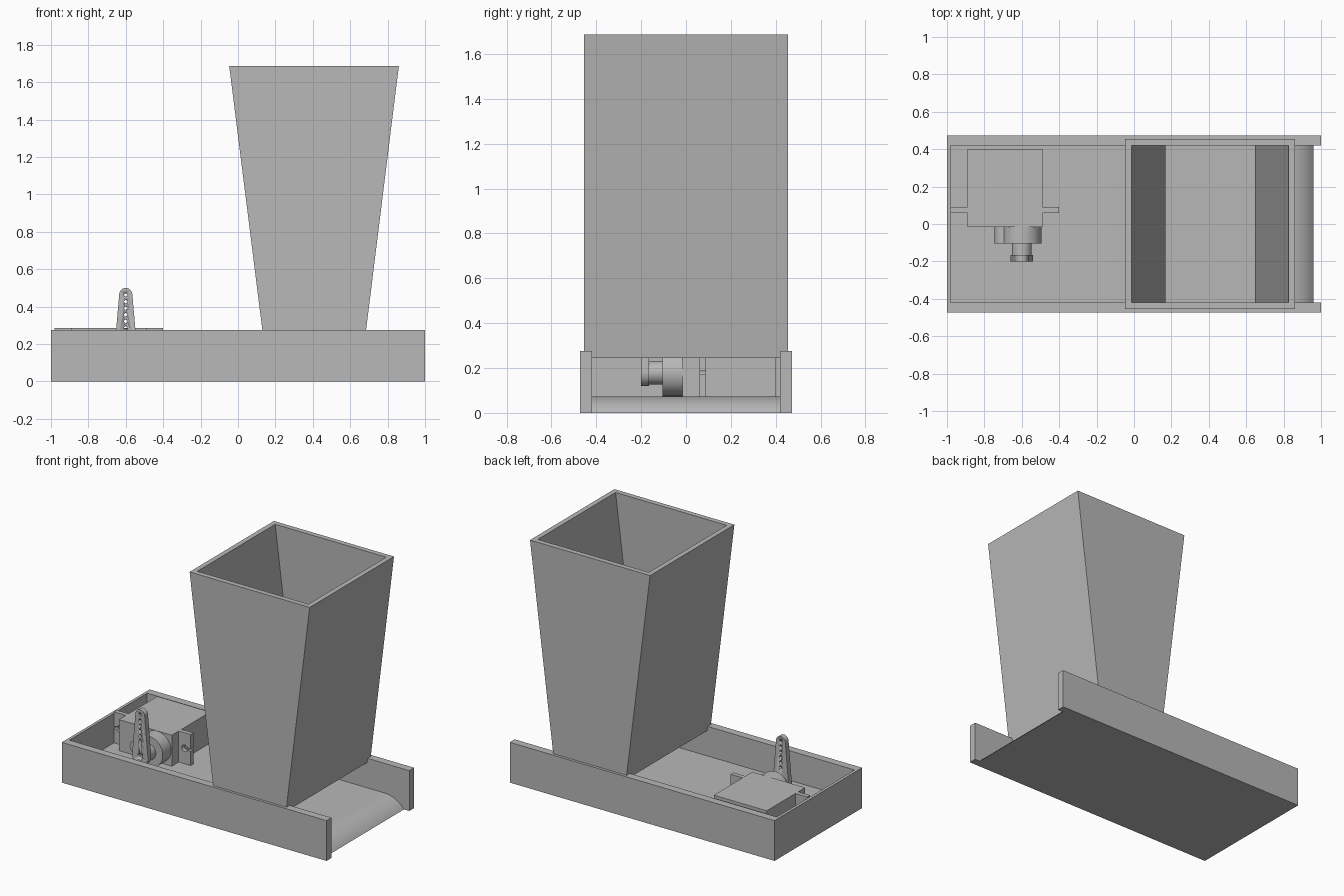
import bpy, bmesh, math

if "Cube" in bpy.data.objects:
    bpy.data.objects.remove(bpy.data.objects["Cube"])

grey = bpy.data.materials.new("plain_grey")
grey.diffuse_color = (0.48, 0.48, 0.48, 1)
grey.use_nodes = True
grey.node_tree.nodes["Principled BSDF"].inputs["Base Color"].default_value = grey.diffuse_color


def finish(name, bm, smooth=False):
    bmesh.ops.recalc_face_normals(bm, faces=bm.faces)
    me = bpy.data.meshes.new(name)
    bm.to_mesh(me)
    bm.free()
    me.materials.append(grey)
    ob = bpy.data.objects.new(name, me)
    bpy.context.collection.objects.link(ob)
    if smooth:
        me.shade_smooth()
        me.set_sharp_from_angle(angle=math.radians(35))
    return ob


def add_prism(bm, pts, y0, y1):
    """Extrude an (x, z) outline from y0 to y1."""
    a = [bm.verts.new((x, y0, z)) for x, z in pts]
    b = [bm.verts.new((x, y1, z)) for x, z in pts]
    bm.faces.new(a)
    bm.faces.new(b)
    for i in range(len(a)):
        j = (i + 1) % len(a)
        bm.faces.new((a[i], a[j], b[j], b[i]))


def prism(name, pts, y0, y1, smooth=False):
    bm = bmesh.new()
    add_prism(bm, pts, y0, y1)
    return finish(name, bm, smooth)


def arc(cx, cz, r, a0, a1, n):
    """Points on an arc, angles in degrees."""
    return [(cx + r * math.cos(math.radians(a0 + (a1 - a0) * i / n)),
             cz + r * math.sin(math.radians(a0 + (a1 - a0) * i / n)))
            for i in range(n + 1)]


def circle(cx, cz, r, n=32):
    return arc(cx, cz, r, 0, 360, n)[:-1]


def rect(x0, x1, z0, z1):
    return [(x0, z0), (x1, z0), (x1, z1), (x0, z1)]


def cut(ob, cutter):
    m = ob.modifiers.new("cut", 'BOOLEAN')
    m.operation = 'DIFFERENCE'
    m.solver = 'EXACT'
    m.object = cutter
    cutter.hide_render = True
    cutter.hide_viewport = True


FLOOR, RIM = 0.073, 0.275

# Tray: block with a channel cut through, rounded down at the open end
tray = prism("tray", rect(-1, 1, 0, RIM), -0.473, 0.473)
R = 0.19
drop = math.degrees(math.acos(1 - FLOOR / R))
lip = arc(0.96 - R * math.sin(math.radians(drop)), FLOOR - R, R, 90, 90 - drop, 12)
channel = prism("channel_cutter",
                [(-0.98, 0.4), (-0.98, FLOOR)] + lip +
                [(0.96, -0.1), (1.1, -0.1), (1.1, 0.4)], -0.42, 0.42, True)
cut(tray, channel)

# Hopper: open tapered tube
bm = bmesh.new()
rings = []
for x0, x1, y, z in ((0.134, 0.681, 0.455, 0.245), (-0.047, 0.86, 0.455, 1.687),
                     (-0.013, 0.826, 0.42, 1.687), (0.168, 0.647, 0.42, 0.245)):
    rings.append([bm.verts.new(p) for p in
                  ((x0, -y, z), (x1, -y, z), (x1, y, z), (x0, y, z))])
for k in range(4):
    a, b = rings[k], rings[(k + 1) % 4]
    for i in range(4):
        j = (i + 1) % 4
        bm.faces.new((a[i], a[j], b[j], b[i]))
finish("hopper", bm)

# Servo motor body
TOP = 0.285
MID = (FLOOR + TOP) / 2
CX = -0.69
prism("motor_body", rect(CX - 0.2, CX + 0.2, FLOOR, TOP), -0.015, 0.4)

# Mounting ears with keyhole slots
for side, label in ((1, "right"), (-1, "left")):
    key = arc(0.245, MID, 0.023, 20, 340, 20)
    outline = ([(0.2, TOP), (0.29, TOP), (0.29, key[0][1])] + key +
               [(0.29, key[-1][1]), (0.29, FLOOR), (0.2, FLOOR)])
    prism(label + "_ear", [(CX + side * x, z) for x, z in outline], 0.06, 0.09, True)

# Gear housing on the motor face and output shaft
SX = -0.6
prism("gear_housing", circle(SX, MID, 0.105, 48), -0.105, -0.015, True)
prism("small_gear_housing", circle(-0.7, MID, 0.045), -0.105, -0.015, True)
prism("output_shaft", circle(SX, MID, 0.053), -0.166, -0.105, True)

# Tapered horn arm with a row of holes
tilt = math.degrees(math.asin((0.06 - 0.035) / 0.285))
horn = prism("horn_arm",
             arc(SX, 0.465, 0.035, tilt, 180 - tilt, 14) +
             arc(SX, MID, 0.06, 180 - tilt, 360 + tilt, 22), -0.2, -0.165, True)
bm = bmesh.new()
for i in range(6):
    add_prism(bm, circle(SX, 0.287 + 0.035 * i, 0.009, 12), -0.25, -0.12)
add_prism(bm, circle(SX, MID, 0.02, 20), -0.25, -0.172)
cut(horn, finish("horn_hole_cutter", bm, True))
